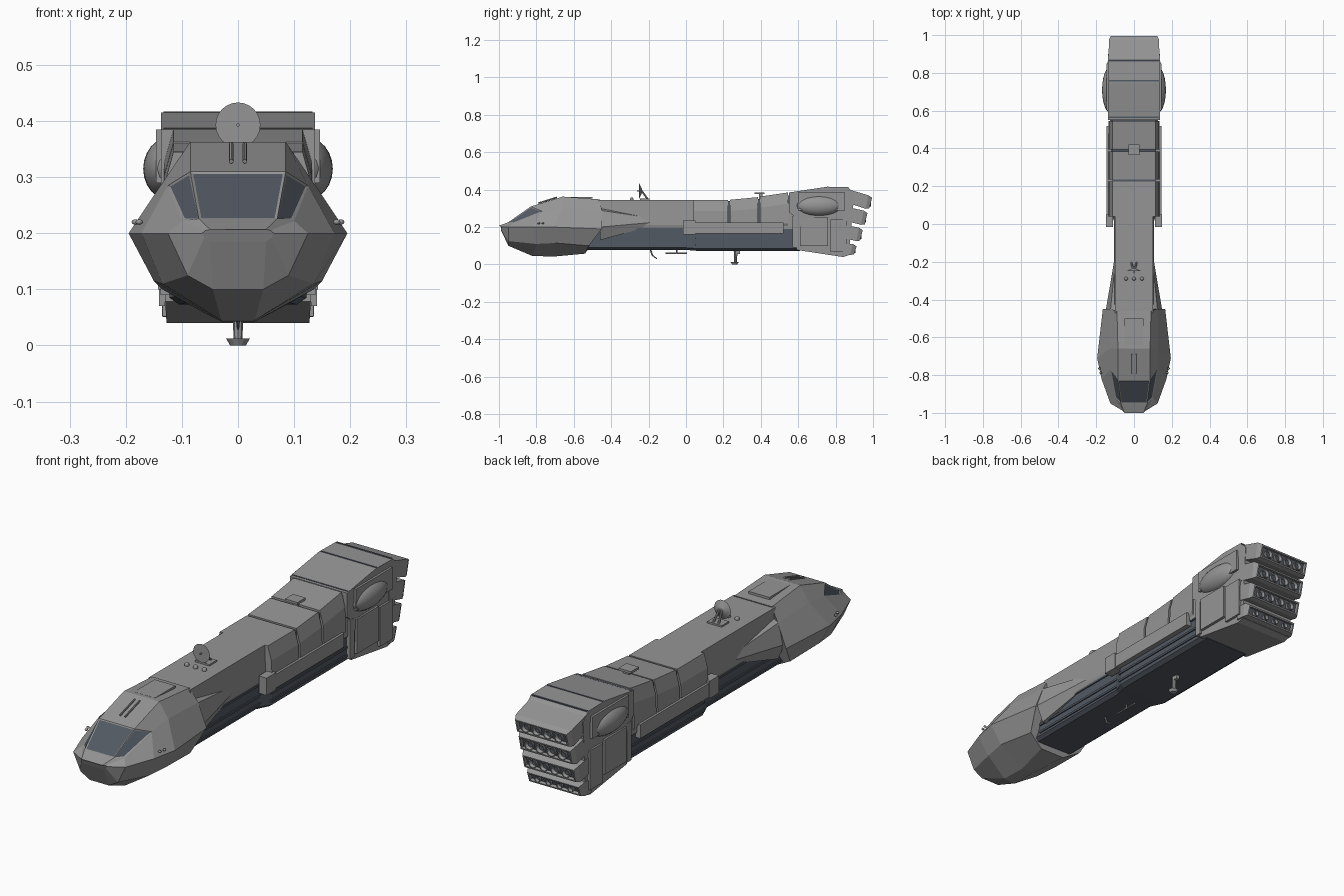
import bpy, bmesh, math
from mathutils import Matrix, Vector

if "Cube" in bpy.data.objects:
    bpy.data.objects.remove(bpy.data.objects["Cube"], do_unlink=True)


def material(name, r, g, b):
    m = bpy.data.materials.new(name)
    m.use_nodes = True
    m.diffuse_color = (r, g, b, 1)
    m.node_tree.nodes["Principled BSDF"].inputs["Base Color"].default_value = (r, g, b, 1)
    return m


GREY = material("hull grey", 0.3, 0.3, 0.3)
DARK = material("dark slate", 0.085, 0.1, 0.123)
SIDES = {"left": 1, "right": -1}


def finish(name, bm, smooth=False, main=GREY):
    bmesh.ops.recalc_face_normals(bm, faces=bm.faces[:])
    for f in bm.faces:
        f.smooth = smooth
    me = bpy.data.meshes.new(name)
    bm.to_mesh(me)
    bm.free()
    me.materials.append(main)
    me.materials.append(DARK if main is GREY else GREY)
    ob = bpy.data.objects.new(name, me)
    bpy.context.collection.objects.link(ob)
    return ob


def skin(rings):
    """Closed skin through full rings of points; returns the bmesh."""
    bm = bmesh.new()
    loops = [[bm.verts.new(p) for p in r] for r in rings]
    n = len(loops[0])
    for a, b in zip(loops, loops[1:]):
        for i in range(n):
            j = (i + 1) % n
            bm.faces.new((a[i], a[j], b[j], b[i]))
    bm.faces.new(loops[0])
    bm.faces.new(loops[-1])
    bmesh.ops.recalc_face_normals(bm, faces=bm.faces[:])
    return bm


def mirror_ring(half):
    """Complete a half section by mirroring it in x."""
    return half + [(-x, y, z) for x, y, z in reversed(half)]


def sections(*rows):
    """Skin through rows of (y, half section)."""
    return skin([mirror_ring([(x, y, z) for x, z in half]) for y, half in rows])


def box(name, x, y, z, main=GREY):
    bm = skin([[(a, b, z[0]), (c, b, z[0]), (c, b, z[1]), (a, b, z[1])]
               for b in y for a, c in [x]])
    return finish(name, bm, main=main)


def ball(name, centre, radii, main=GREY, segments=24):
    bm = bmesh.new()
    bmesh.ops.create_uvsphere(bm, u_segments=segments, v_segments=segments // 2, radius=1)
    bmesh.ops.transform(bm, matrix=Matrix.Translation(centre) @ Matrix.Diagonal((*radii, 1)), verts=bm.verts)
    return finish(name, bm, True, main)


def rod(name, a, b, r1, r2, main=GREY, sides=8):
    a, b = Vector(a), Vector(b)
    bm = bmesh.new()
    bmesh.ops.create_cone(bm, cap_ends=True, segments=sides, radius1=r1, radius2=r2, depth=(b - a).length)
    turn = (b - a).to_track_quat("Z", "Y").to_matrix().to_4x4()
    bmesh.ops.transform(bm, matrix=Matrix.Translation((a + b) / 2) @ turn, verts=bm.verts)
    return finish(name, bm, main=main)


# Command head: faceted hull, half rings from keel to roof
head = skin([mirror_ring(r) for r in [
    [(.05, -.99, .185), (.06, -.99, .192), (.064, -.985, .2), (.058, -.99, .205), (.05, -1, .207)],
    [(.045, -.95, .1), (.09, -.95, .125), (.125, -.95, .2), (.1, -.92, .222), (.07, -.95, .226)],
    [(.03, -.82, .045), (.135, -.8, .11), (.172, -.82, .2), (.125, -.77, .285), (.085, -.83, .31)],
    [(.03, -.7, .043), (.15, -.7, .115), (.195, -.71, .2), (.128, -.66, .3), (.085, -.66, .363)],
    [(.06, -.54, .058), (.135, -.52, .1), (.165, -.45, .19), (.125, -.45, .29), (.09, -.46, .348)],
]])

# Windows: inset the windscreen and its side panes
panes = [f for f in head.faces
         if -.91 < f.calc_center_median().y < -.84 and f.calc_center_median().z > .24]
bmesh.ops.inset_individual(head, faces=panes, thickness=.007, depth=-.002)
for f in panes:
    f.material_index = 1
finish("command_head", head)
box("roof_hatch", (-.05, .05), (-.64, -.5), (.352, .362))
for side, s in SIDES.items():
    for k in range(2):
        ball(f"{side}_head_lamp_{k}", (s * (.183 - .007 * k), -.765 - .022 * k, .22), (.007, .007, .005), segments=8)
    # Door frame lines on the head flank
    rod(f"{side}_roof_rail", (s * .012, -.79, .328), (s * .012, -.69, .359), .004, .004)
    # Tapered fairing behind the head
    ring = [(.08, .31), (.125, .29), (.15, .2), (.12, .13), (.08, .13)]
    finish(f"{side}_head_fairing", skin([
        [(s * x, -.46, z) for x, z in ring],
        [(s * (.085 + (x - .08) * .25), -.18, .23 + (z - .22) * .25) for x, z in ring]]))

# Neck: grey upper shell over a dark lower hold
neck = [(.1, .19), (.105, .21), (.1, .345)]
finish("neck_shell", sections((-.47, neck), (.05, neck)))
hold = [(.085, .078), (.1, .09), (.1, .205)]
hold_rear = [(.105, .073), (.122, .085), (.122, .205)]
finish("lower_hold", sections((-.55, hold), (0, hold), (.06, hold_rear), (.61, hold_rear)), main=DARK)
for side, s in SIDES.items():
    for k, z in enumerate((.1, .135, .185)):
        for part, x, y in (("neck", .1, (-.5, .03)), ("mid", .122, (.05, .6))):
            box(f"{side}_{part}_hold_rail_{k}", (s * (x - .005), s * (x + .005)), y, (z, z + .009), DARK)

# Mid body: plated segments with dark seams between them
for k, (y0, y1, z0, z1) in enumerate([(.04, .225, .345, .345), (.235, .385, .346, .36), (.395, .545, .363, .385)]):
    finish(f"mid_segment_{k}", sections(*[
        (y, [(.12, .19), (.135, .22), (.132, z - .06), (.115, z)]) for y, z in ((y0, z0), (y1, z1))]))
finish("mid_core", sections((.06, [(.115, .2), (.115, .335)]), (.3, [(.115, .2), (.115, .34)]),
                            (.6, [(.125, .2), (.118, .375)])), main=DARK)
for side, s in SIDES.items():
    box(f"{side}_side_rail", (s * .11, s * .145), (0, .52), (.165, .225))
    box(f"{side}_rail_cap", (s * .11, s * .148), (-.015, .05), (.16, .235))
    box(f"{side}_rear_side_panel", (s * .1, s * .128), (.52, .6), (.19, .33))

# Engine block: side profile extruded across, narrower at the keel
profile = [(.55, .385), (.75, .415), (.865, .413), (.9, .38), (.87, .05), (.84, .04), (.59, .078), (.59, .25), (.55, .28)]
engine = skin([[(s * (.125 + .012 * min(1, z / .2)), y, z) for y, z in profile] for s in (-1, 1)])
finish("engine_block", engine)
for k, (y, z) in enumerate([(.56, .388), (.755, .417), (.86, .415)]):
    box(f"engine_seam_{k}", (-.133, .133), (y, y + .008), (z - .012, z), DARK)
for side, s in SIDES.items():
    ball(f"{side}_blister", (s * .122, .71, .315), (.047, .125, .056))
    box(f"{side}_upper_plate", (s * .13, s * .146), (.6, .85), (.29, .385))
    box(f"{side}_middle_plate", (s * .13, s * .143), (.61, .76), (.1, .25))
    box(f"{side}_lower_plate", (s * .13, s * .141), (.77, .86), (.07, .24))
    box(f"{side}_engine_step", (s * .1, s * .138), (.57, .6), (.09, .26))

# Exhaust banks: tilted boxes with a dark slot and four nozzles each
banks = [(.995, .365, .293, .045), (.97, .283, .207, .03), (.945, .192, .12, .022), (.912, .105, .046, .006)]
for k, (y, top, low, rise) in enumerate(banks):
    rows = []
    for yy, w, dz in ((.84, .135, rise), (y - .02, .133, .005), (y, .123, 0)):
        e = .008 if yy == y else 0
        rows.append(mirror_ring([(w, yy - .014 * (yy > .85), low + dz + e), (w, yy, top + dz - e)]))
    bm = skin(rows)
    back = max(bm.faces, key=lambda f: f.calc_center_median().y)
    bmesh.ops.inset_individual(bm, faces=[back], thickness=.009, depth=0)
    bmesh.ops.inset_individual(bm, faces=[back], thickness=.002, depth=-.012)
    back.material_index = 1
    finish(f"exhaust_bank_{k}", bm)
    mid, r = (top + low) / 2, min(.024, (top - low) / 2 - .016)
    for n in range(4):
        x = (n - 1.5) * .053
        nozzle = bmesh.new()
        bmesh.ops.create_cone(nozzle, cap_ends=True, segments=16, radius1=r * .85, radius2=r, depth=.02)
        end = max(nozzle.faces, key=lambda f: f.calc_center_median().z)
        bmesh.ops.inset_individual(nozzle, faces=[end], thickness=r * .2, depth=0)
        bmesh.ops.inset_individual(nozzle, faces=[end], thickness=r * .25, depth=-.012)
        end.material_index = 1
        place = Matrix.Translation((x, y - .017, mid)) @ Matrix.Rotation(-math.pi / 2, 4, "X")
        bmesh.ops.transform(nozzle, matrix=place, verts=nozzle.verts)
        finish(f"nozzle_{k}_{n}", nozzle)

# Dish antenna, its mount and the row of domes
rod("dish", (0, -.25, .393), (0, -.236, .393), .04, .012, sides=24)
rod("dish_feed", (0, -.262, .393), (0, -.25, .393), .003, .003)
for side, s in SIDES.items():
    rod(f"{side}_dish_strut", (s * .014, -.2, .343), (s * .006, -.238, .395), .005, .005)
box("dish_base", (-.035, .035), (-.245, -.195), (.343, .352))
for k in range(3):
    ball(f"roof_dome_{k}", ((k - 1) * .042, -.29, .347), (.01, .01, .012), segments=12)

# Rear roof sensor
box("sensor_post", (-.015, .015), (.39, .41), (.35, .378))
box("sensor_plate", (-.03, .03), (.365, .42), (.376, .386))

# Belly gear: docking foot and antennas
rod("foot_stem", (0, .265, .01), (0, .265, .08), .008, .01)
rod("foot_pad", (0, .26, 0), (0, .26, .012), .014, .021, sides=12)
box("foot_brace", (-.008, .008), (.265, .29), (.055, .08))
rod("belly_antenna_post", (0, -.05, .055), (0, -.05, .08), .004, .004)
rod("belly_antenna_bar", (0, -.11, .06), (0, .005, .06), .004, .004)
rod("belly_hook_post", (0, -.19, .08), (0, -.18, .05), .004, .004)
rod("belly_hook_tip", (0, -.18, .05), (0, -.155, .03), .004, .002)
